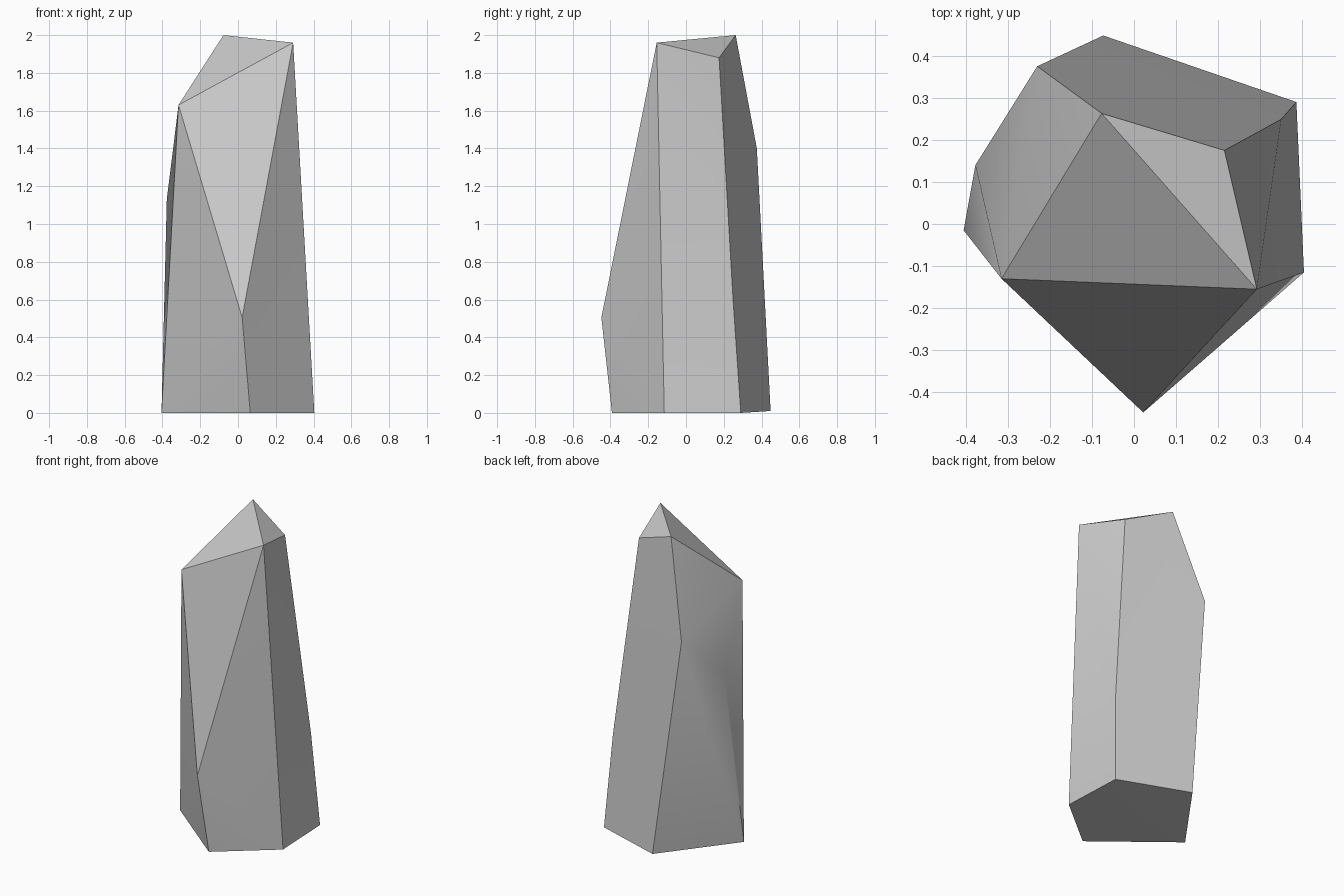
import bpy, bmesh, math

if "Cube" in bpy.data.objects:
    bpy.data.objects.remove(bpy.data.objects["Cube"])

# Corner rings of the standing stone, from base to tip
base = [(-0.405, -0.015, 0), (0.065, -0.392, 0), (0.404, -0.115, 0),
        (0.386, 0.29, 0), (-0.073, 0.448, 0.01)]
middle = [(0.022, -0.448, 0.505), (0.35, 0.249, 0.6),
          (-0.377, 0.14, 1.13), (-0.23, 0.375, 1.4)]
tip = [(-0.315, -0.13, 1.63), (0.292, -0.155, 1.96),
       (0.215, 0.175, 1.88), (-0.077, 0.263, 2.0)]

# Wrap the corners in a faceted convex skin
bm = bmesh.new()
for corner in base + middle + tip:
    bm.verts.new(corner)
bmesh.ops.convex_hull(bm, input=bm.verts[:])
bmesh.ops.recalc_face_normals(bm, faces=bm.faces[:])
mesh = bpy.data.meshes.new("standing_stone")
bm.to_mesh(mesh)
bm.free()
stone = bpy.data.objects.new("standing_stone", mesh)
bpy.context.collection.objects.link(stone)

# Soft shading inside each facet, crisp edges between facets
bpy.context.view_layer.objects.active = stone
stone.select_set(True)
bpy.ops.object.shade_smooth_by_angle(angle=math.radians(30))
